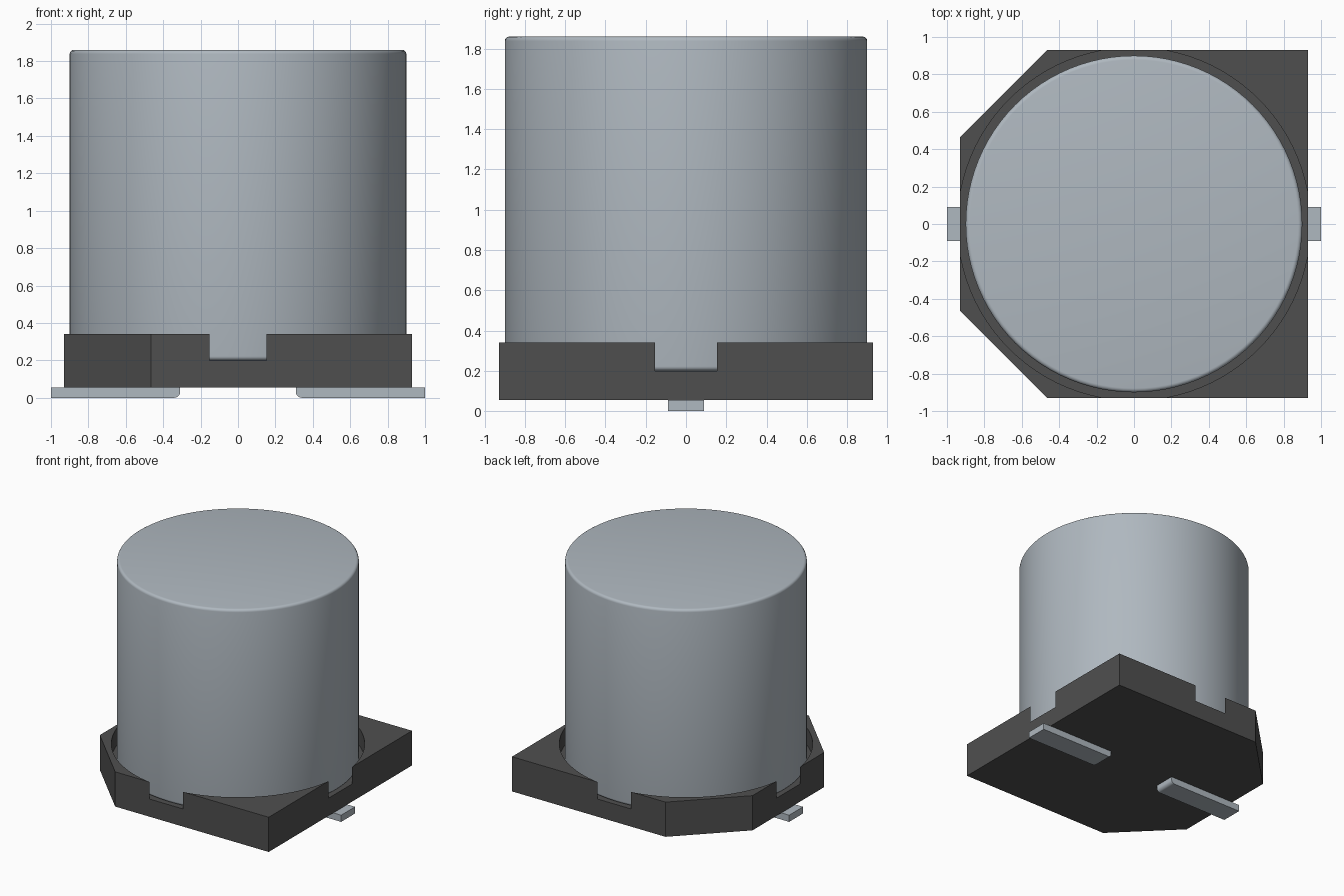
import bpy
import bmesh
import math

if "Cube" in bpy.data.objects:
    bpy.data.objects.remove(bpy.data.objects["Cube"], do_unlink=True)


def make_material(name, color):
    mat = bpy.data.materials.new(name)
    mat.use_nodes = True
    mat.diffuse_color = color
    mat.node_tree.nodes["Principled BSDF"].inputs["Base Color"].default_value = color
    return mat


aluminium = make_material("brushed aluminium", (0.43, 0.48, 0.525, 1))
plastic = make_material("black plastic", (0.078, 0.078, 0.078, 1))


def prism(name, outline, direction, mat):
    """Extrude a flat outline of 3D points along a direction."""
    bm = bmesh.new()
    face = bm.faces.new([bm.verts.new(p) for p in outline])
    extruded = bmesh.ops.extrude_face_region(bm, geom=[face])["geom"]
    bmesh.ops.translate(bm, vec=direction,
                        verts=[v for v in extruded if isinstance(v, bmesh.types.BMVert)])
    bmesh.ops.recalc_face_normals(bm, faces=bm.faces)
    mesh = bpy.data.meshes.new(name)
    bm.to_mesh(mesh)
    bm.free()
    mesh.materials.append(mat)
    obj = bpy.data.objects.new(name, mesh)
    bpy.context.collection.objects.link(obj)
    return obj


def cylinder(name, radius, bottom, top, mat):
    bpy.ops.mesh.primitive_cylinder_add(vertices=96, radius=radius, depth=top - bottom,
                                        location=(0, 0, (top + bottom) / 2))
    obj = bpy.context.object
    obj.name = name
    obj.data.materials.append(mat)
    return obj


def finish(obj, modifier=None):
    """Apply a modifier and shade the curved faces smooth."""
    bpy.ops.object.select_all(action="DESELECT")
    obj.select_set(True)
    bpy.context.view_layer.objects.active = obj
    if modifier:
        bpy.ops.object.modifier_apply(modifier=modifier.name)
    bpy.ops.object.shade_smooth_by_angle(angle=math.radians(30))


# Base plate with two chamfered corners on its right side
half, cut = 0.93, 0.465
bottom, floor, rim = 0.055, 0.2, 0.34
base = prism("base_plate",
             [(half, -half, bottom), (half, half, bottom), (-cut, half, bottom),
              (-half, cut, bottom), (-half, -cut, bottom), (-cut, -half, bottom)],
             (0, 0, rim - bottom), plastic)

# Round well, wide enough to open a notch in the middle of each side
cutter = cylinder("well_cutter", 0.943, floor, 0.6, plastic)
cutter.hide_render = True
well = base.modifiers.new("Well", "BOOLEAN")
well.operation = "DIFFERENCE"
well.solver = "EXACT"
well.object = cutter
finish(base, well)
bpy.data.objects.remove(cutter, do_unlink=True)

# Metal can with softened rims
can = cylinder("can", 0.9, floor, 1.86, aluminium)
bevel = can.modifiers.new("Rim", "BEVEL")
bevel.width = 0.022
bevel.segments = 4
bevel.limit_method = "ANGLE"
finish(can, bevel)

# Flat leads, rounded at the inner lower edge
inner, outer, width, radius = 0.31, 1.0, 0.18, 0.03
arc = [(inner + radius * (1 - math.cos(a)), radius * (1 - math.sin(a)))
       for a in (math.pi / 2 * i / 6 for i in range(7))]
profile = [(inner, bottom)] + arc + [(outer, 0), (outer, bottom)]
for side, name in ((1, "left_lead"), (-1, "right_lead")):
    lead = prism(name, [(side * x, -width / 2, z) for x, z in profile],
                 (0, width, 0), aluminium)
    finish(lead)
